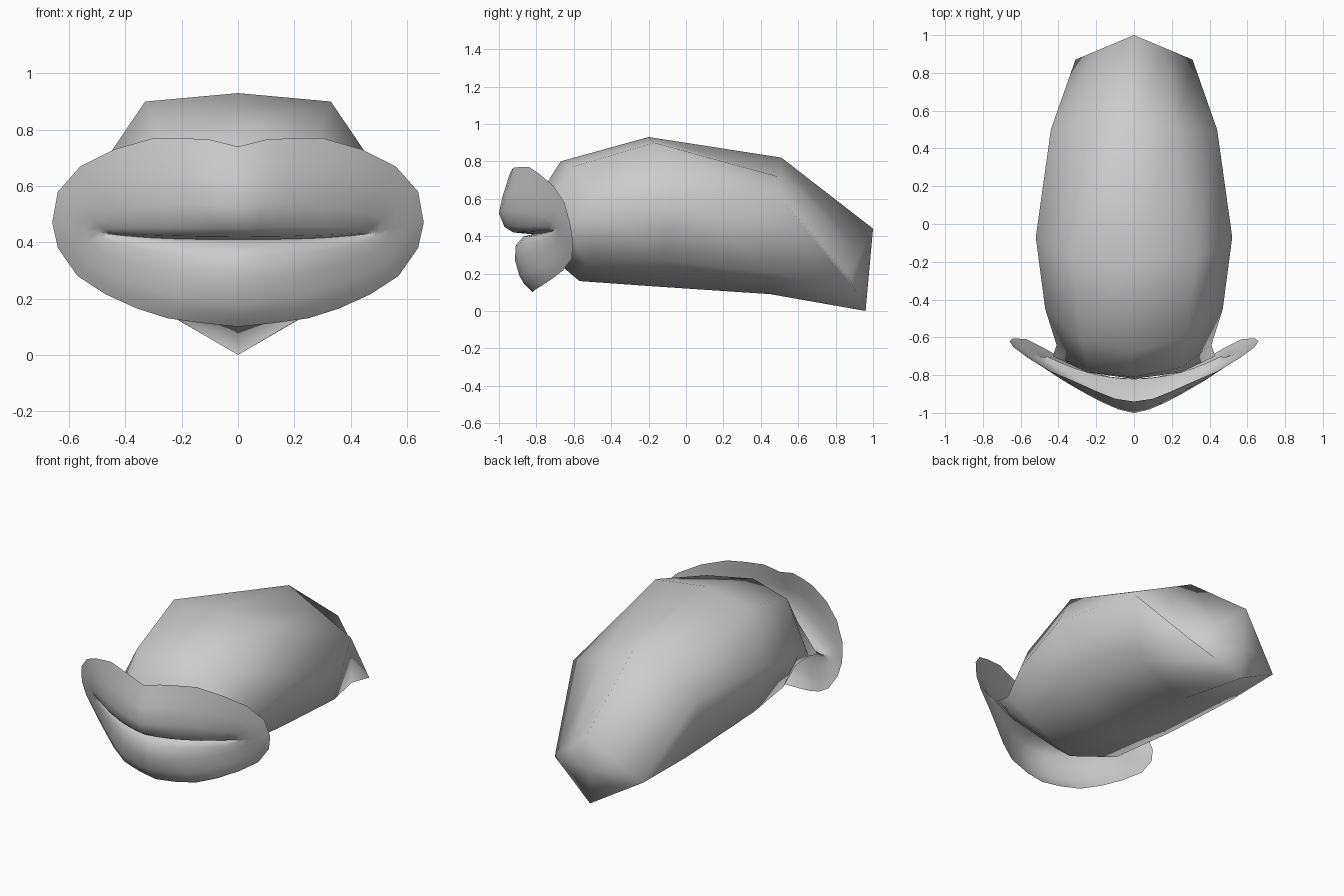
import bpy, bmesh
from mathutils import Vector

cube = bpy.data.objects.get("Cube")
if cube:
    bpy.data.objects.remove(cube, do_unlink=True)

grey = bpy.data.materials.new("plain_grey")
grey.use_nodes = True
colour = (0.6, 0.6, 0.6, 1)
grey.diffuse_color = colour
grey.node_tree.nodes["Principled BSDF"].inputs["Base Color"].default_value = colour


def full_ring(half):
    """Close a half ring (top centre to bottom centre) with its mirror image."""
    half = [Vector(p) for p in half]
    return half + [Vector((-p.x, p.y, p.z)) for p in half[-2:0:-1]]


def loft(name, half_rings, tip=None):
    """Skin the mirrored rings in order, with an optional closing point."""
    bm = bmesh.new()
    rings = [[bm.verts.new(p) for p in full_ring(h)] for h in half_rings]
    n = len(rings[0])
    for a, b in zip(rings, rings[1:]):
        for i in range(n):
            j = (i + 1) % n
            bm.faces.new((a[i], a[j], b[j], b[i]))
    if tip:
        t = bm.verts.new(tip)
        for i in range(n):
            bm.faces.new((rings[-1][i], rings[-1][(i + 1) % n], t))
    bmesh.ops.recalc_face_normals(bm, faces=bm.faces)
    for f in bm.faces:
        f.smooth = True
    mesh = bpy.data.meshes.new(name)
    bm.to_mesh(mesh)
    bm.free()
    mesh.materials.append(grey)
    obj = bpy.data.objects.new(name, mesh)
    bpy.context.collection.objects.link(obj)
    return obj


# Lips: an open shell swept from the outer rim to the mouth seam
rim = [(0, -.94, .74), (.1, -.925, .765), (.2, -.885, .77), (.3, -.84, .77),
       (.44, -.78, .73), (.56, -.71, .67), (.64, -.65, .58), (.66, -.62, .47),
       (.64, -.605, .38), (.57, -.61, .28), (.47, -.66, .215),
       (.36, -.725, .165), (.25, -.78, .13), (.12, -.81, .112), (0, -.82, .10)]
CORNER = 7
# (fraction from rim to seam, forward bulge)
upper = [(0, 0), (.2, .045), (.38, .086), (.66, .14), (.88, .136), (.97, .1), (1, 0)]
lower = [(0, 0), (.14, .045), (.28, .07), (.56, .095), (.81, .09), (.96, .05), (1, 0)]


def lip_point(column, row):
    r = Vector(rim[column])
    x = r.x * 0.7
    seam = Vector((x, -0.82 + 0.12 * (x / 0.46) ** 2, 0.41 + 0.02 * (x / 0.46) ** 3))
    part, bulge = (upper if column < CORNER else lower)[row]
    falloff = max(0, 1 - (r.x / 0.66) ** 1.2)
    if column >= CORNER:
        falloff **= 1.4
    p = r.lerp(seam, part)
    p.y -= bulge * (0.2 + 0.8 * falloff)
    return p


loft("lips", [[lip_point(c, r) for c in range(len(rim))] for r in range(len(upper))])

# Mouth cavity: a coarse sac from the seam back to a four-cornered end
sac = [
    [(0, -.82, .42), (.25, -.785, .42), (.43, -.70, .425), (.25, -.785, .41), (0, -.82, .41)],
    [(0, -.81, .58), (.25, -.76, .56), (.41, -.64, .43), (.30, -.67, .33), (0, -.70, .27)],
    [(0, -.67, .80), (.28, -.61, .77), (.47, -.45, .52), (.31, -.53, .25), (0, -.57, .16)],
    [(0, -.2, .93), (.33, -.17, .90), (.52, -.07, .62), (.39, -.12, .27), (0, -.15, .13)],
    [(0, .51, .82), (.22, .505, .715), (.44, .5, .61), (.34, .48, .2), (0, .45, .09)],
    [(0, 1, .44), (.155, .935, .31), (.31, .87, .18), (.155, .915, .09), (0, .96, 0)],
]
loft("mouth_cavity", sac, tip=(0, .98, .22))
